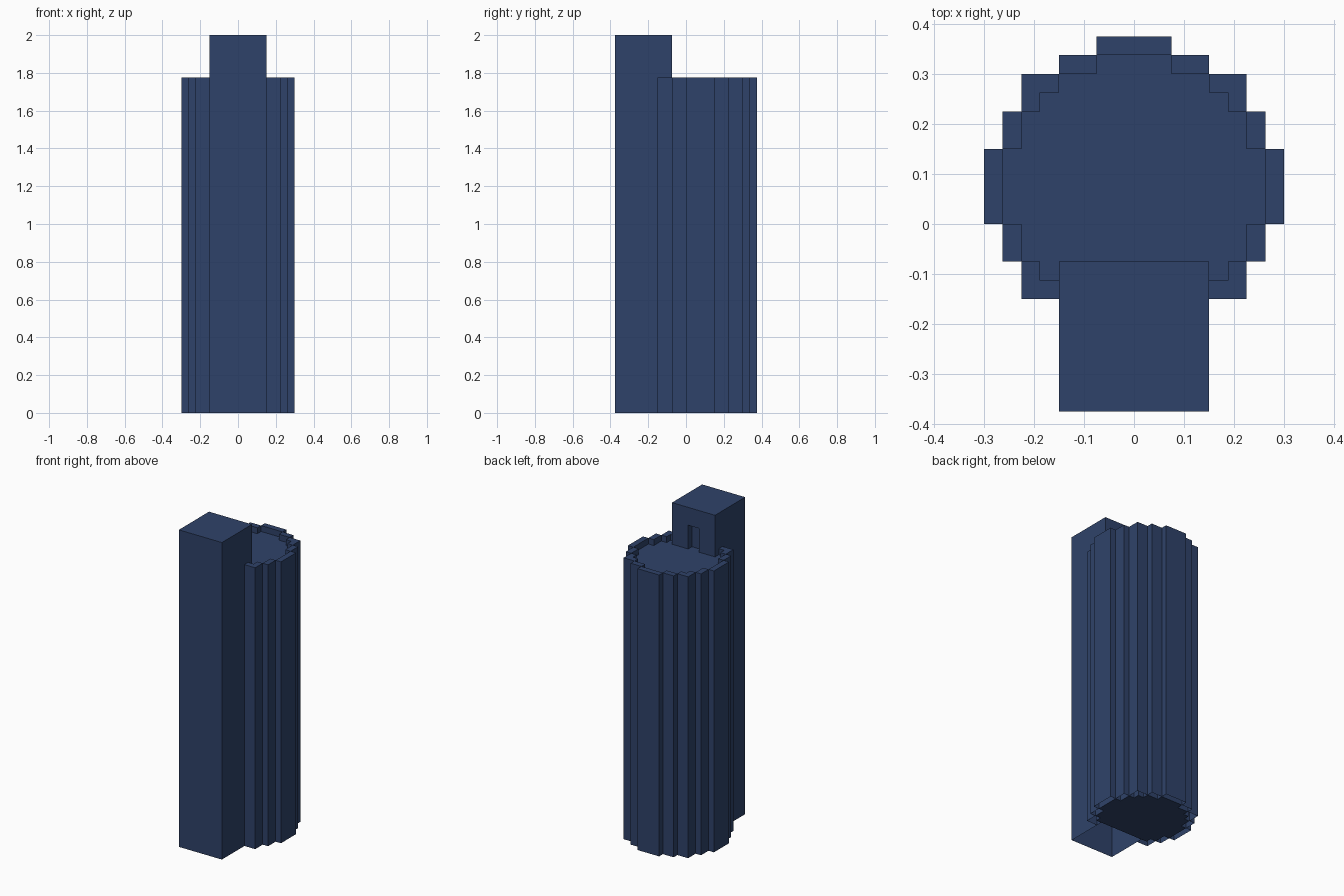
import bpy, bmesh

if "Cube" in bpy.data.objects:
    bpy.data.objects.remove(bpy.data.objects["Cube"])

U = 0.0375                 # module of the stepped plan
TOP, RIM, ROOF = 2.0, 1.775, 1.7375

navy = bpy.data.materials.new("navy_blue")
navy.diffuse_color = (0.028, 0.055, 0.142, 1)
navy.use_nodes = True
navy.node_tree.nodes["Principled BSDF"].inputs["Base Color"].default_value = navy.diffuse_color


def make(name, faces):
    """Object from faces; every face is a list of (x, y, z), x and y in modules."""
    bm = bmesh.new()
    for f in faces:
        bm.faces.new([bm.verts.new((x * U, y * U, z)) for x, y, z in f])
    bmesh.ops.remove_doubles(bm, verts=bm.verts, dist=1e-5)
    mesh = bpy.data.meshes.new(name)
    bm.to_mesh(mesh)
    bm.free()
    mesh.materials.append(navy)
    ob = bpy.data.objects.new(name, mesh)
    bpy.context.collection.objects.link(ob)
    return ob


def strip(path, z0, z1):
    """Vertical walls along a path; they face right of the walking direction."""
    return [[(*a, z0), (*b, z0), (*b, z1), (*a, z1)] for a, b in zip(path, path[1:])]


def flat(x0, x1, y0, y1, z):
    return [(x0, y0, z), (x1, y0, z), (x1, y1, z), (x0, y1, z)]


def mirrored(half):
    return half + [(-x, y) for x, y in reversed(half)]


# Right halves of the stepped round plans, walked counter-clockwise
outer = mirrored([(4, -4), (6, -4), (6, -2), (7, -2), (7, 0), (8, 0), (8, 4), (7, 4),
                  (7, 6), (6, 6), (6, 8), (4, 8), (4, 9), (2, 9), (2, 10)])
inner = mirrored([(4, -3), (5, -3), (5, -2), (6, -2), (6, 0), (7, 0), (7, 4), (6, 4),
                  (6, 6), (5, 6), (5, 7), (4, 7), (4, 8), (2, 8), (2, 9)])

# Outer facade, open underneath
make("facade_wall", strip(outer, 0, RIM))

# Flat tops of the parapet blocks
caps = [(2, 4, 8, 9), (4, 6, 7, 8), (5, 6, 6, 7), (6, 7, 4, 6), (7, 8, 0, 4),
        (6, 7, -2, 0), (5, 6, -3, -2), (4, 6, -4, -3)]
caps += [(-b, -a, c, d) for a, b, c, d in caps] + [(-2, 2, 9, 10)]
make("parapet_top", [flat(*c, RIM) for c in caps])

# Inner faces of the parapet
make("parapet_inside", strip(inner[::-1], ROOF, RIM))

# Core with roof deck and floor
make("core", strip(inner + inner[:1], 0, ROOF)
     + [[(x, y, ROOF) for x, y in inner], [(x, y, 0) for x, y in inner[::-1]]])

# Rectangular stair tower: three full walls, top, and a back wall around a doorway
DOOR = ROOF + 4 * U
back, deep = -2, -3
tower = strip([(-4, back), (-4, -10), (4, -10), (4, back)], 0, TOP)
tower.append(flat(-4, 4, -10, back, TOP))
tower += strip([(4, back), (1, back)], ROOF, TOP) + strip([(-1, back), (-4, back)], ROOF, TOP)
tower += strip([(1, back), (-1, back)], DOOR, TOP)
make("stair_tower", tower)

# Recessed doorway: two jambs, door panel and head
door = strip([(1, back), (1, deep), (-1, deep), (-1, back)], ROOF, DOOR)
door.append(flat(-1, 1, deep, back, DOOR)[::-1])
make("doorway", door)
